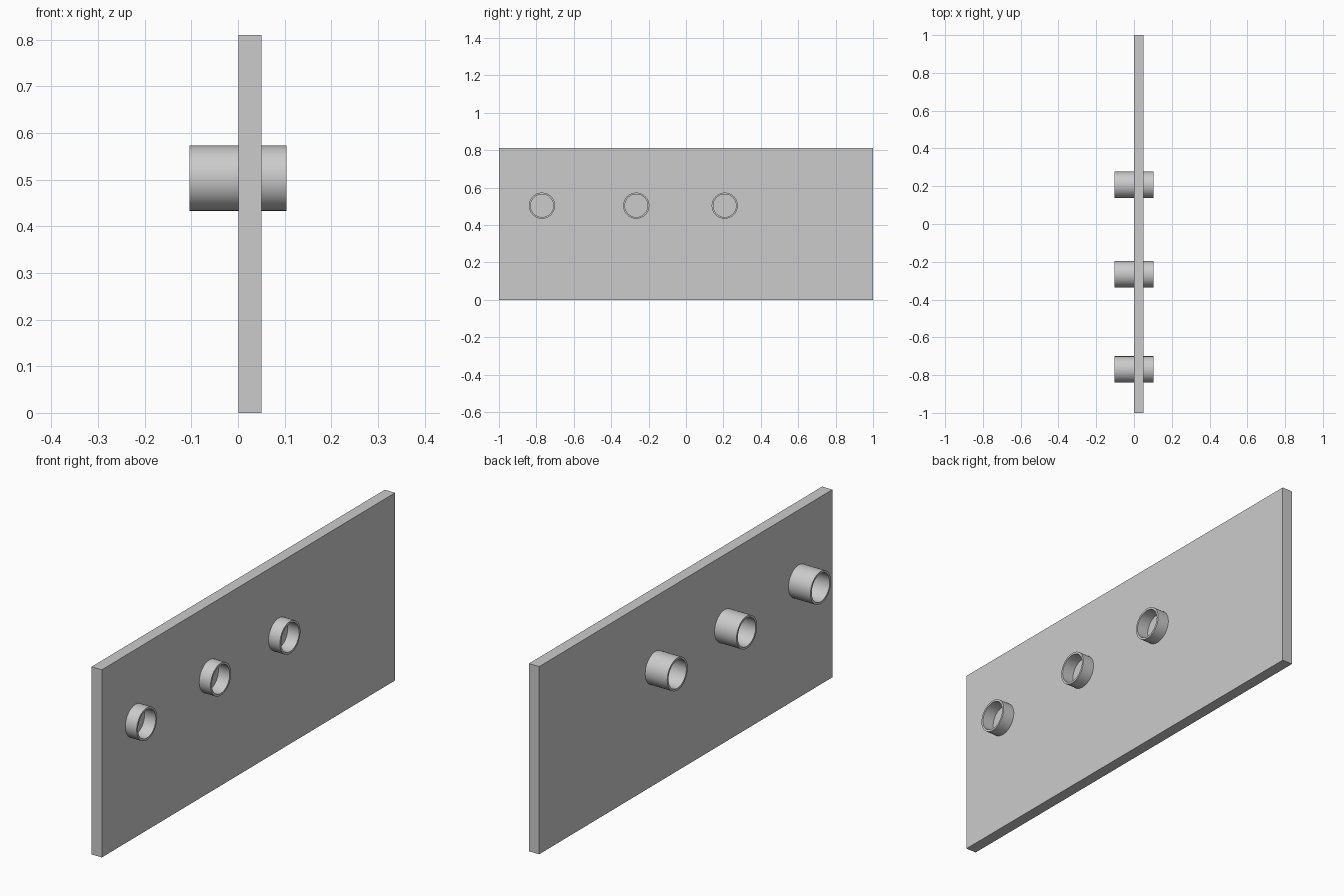
import bpy, bmesh, math
from mathutils import Vector

if "Cube" in bpy.data.objects:
    bpy.data.objects.remove(bpy.data.objects["Cube"])


def make_object(name, bm):
    bmesh.ops.recalc_face_normals(bm, faces=bm.faces)
    mesh = bpy.data.meshes.new(name)
    bm.to_mesh(mesh)
    bm.free()
    obj = bpy.data.objects.new(name, mesh)
    bpy.context.collection.objects.link(obj)
    return obj


def box(name, lo, hi):
    bm = bmesh.new()
    bmesh.ops.create_cube(bm, size=1)
    lo, hi = Vector(lo), Vector(hi)
    bmesh.ops.scale(bm, vec=hi - lo, verts=bm.verts)
    bmesh.ops.translate(bm, vec=(lo + hi) / 2, verts=bm.verts)
    return make_object(name, bm)


def tube(name, y, z, x0, x1, outer, inner, sides=32):
    # rectangular wall section swept around the x axis
    bm = bmesh.new()
    section = [(x0, outer), (x1, outer), (x1, inner), (x0, inner)]
    rings = []
    for i in range(sides):
        a = 2 * math.pi * i / sides
        rings.append([bm.verts.new((x, y + r * math.cos(a), z + r * math.sin(a)))
                      for x, r in section])
    for i in range(sides):
        a, b = rings[i], rings[(i + 1) % sides]
        for j in range(4):
            k = (j + 1) % 4
            bm.faces.new((a[j], a[k], b[k], b[j]))
    obj = make_object(name, bm)
    bpy.ops.object.select_all(action='DESELECT')
    obj.select_set(True)
    bpy.context.view_layer.objects.active = obj
    bpy.ops.object.shade_smooth_by_angle(angle=math.radians(30))
    return obj


# Solid upright panel
box("panel", (0.001, -1, 0), (0.05, 1, 0.81))

# Three open pipes crossing the panel
for n, y in enumerate((-0.77, -0.266, 0.207), 1):
    tube(f"pipe_{n}", y, 0.503, -0.104, 0.104, 0.07, 0.061)
